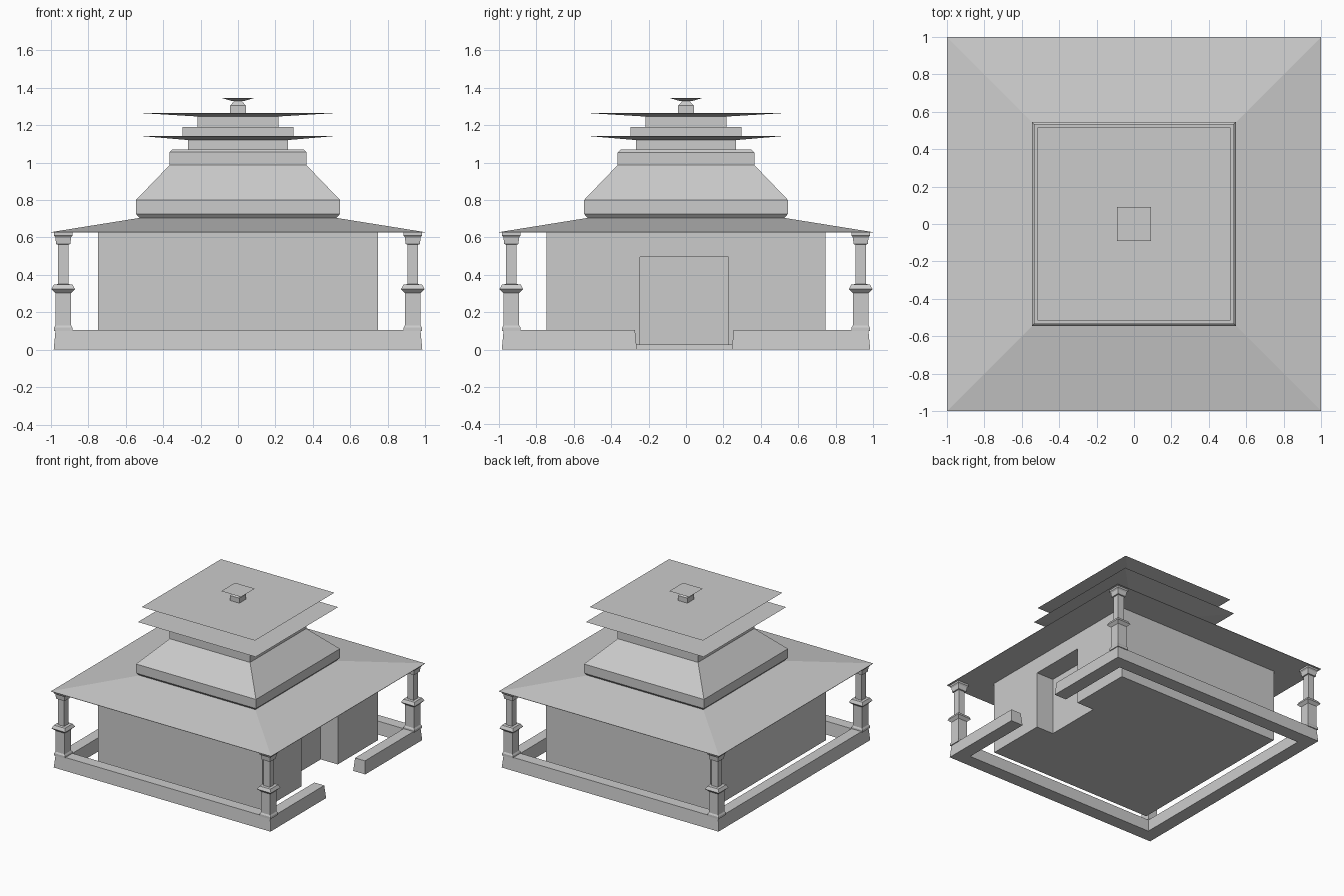
import bpy
import bmesh

old = bpy.data.objects.get("Cube")
if old:
    bpy.data.objects.remove(old, do_unlink=True)

stone = bpy.data.materials.new("pale_grey_stone")
stone.use_nodes = True
GREY = (0.6, 0.6, 0.6, 1.0)
stone.diffuse_color = GREY
stone.node_tree.nodes["Principled BSDF"].inputs["Base Color"].default_value = GREY


def loft(name, rings):
    """Solid through rectangles (x0, x1, y0, y1, z), listed from bottom to top."""
    bm = bmesh.new()
    loops = [[bm.verts.new(p) for p in
              ((x0, y0, z), (x1, y0, z), (x1, y1, z), (x0, y1, z))]
             for x0, x1, y0, y1, z in rings]
    bm.faces.new(loops[0][::-1])
    bm.faces.new(loops[-1])
    for low, high in zip(loops, loops[1:]):
        for i in range(4):
            j = (i + 1) % 4
            bm.faces.new((low[i], low[j], high[j], high[i]))
    mesh = bpy.data.meshes.new(name)
    bm.to_mesh(mesh)
    bm.free()
    mesh.materials.append(stone)
    obj = bpy.data.objects.new(name, mesh)
    bpy.context.collection.objects.link(obj)
    return obj


def stack(name, profile, cx=0.0, cy=0.0):
    """Square-plan solid from (half width, height) pairs."""
    return loft(name, [(cx - h, cx + h, cy - h, cy + h, z) for h, z in profile])


# Hall with a doorway recess on the +x side
hall = stack("hall_walls", [(0.747, 0.025), (0.747, 0.627)])
cutter = loft("doorway_cutter", [(0.592, 0.9, -0.245, 0.228, z) for z in (-0.1, 0.495)])
cutter.hide_render = True
cutter.hide_viewport = True
cut = hall.modifiers.new("doorway", "BOOLEAN")
cut.operation = "DIFFERENCE"
cut.solver = "EXACT"
cut.object = cutter

# Low boundary rails, tapering upward, with a gap before the doorway
OUT, INN, TAPER, TOP = 0.985, 0.875, 0.01, 0.105


def rail(name, x0, x1, y0, y1):
    t = TAPER
    loft(name, [(x0, x1, y0, y1, 0.0), (x0 + t, x1 - t, y0 + t, y1 - t, TOP)])


rail("front_rail", -OUT, OUT, -OUT, -INN)
rail("back_rail", -OUT, OUT, INN, OUT)
rail("right_rail", -OUT, -INN, -OUT, OUT)
rail("gate_rail_front", INN, OUT, -OUT, -0.263)
rail("gate_rail_back", INN, OUT, 0.245, OUT)

# Corner columns with base, middle moulding and capital
column = [(0.049, 0.1), (0.049, 0.118), (0.042, 0.13), (0.042, 0.302),
          (0.063, 0.323), (0.05, 0.348), (0.029, 0.35), (0.029, 0.562),
          (0.038, 0.564), (0.042, 0.6), (0.05, 0.61), (0.05, 0.627)]
for side, sx in (("left", 1), ("right", -1)):
    for end, sy in (("front", -1), ("back", 1)):
        stack(f"{end}_{side}_column", column, sx * 0.934, sy * 0.934)

# Broad main roof
stack("main_roof", [(1.0, 0.625), (1.0, 0.628), (0.52, 0.705)])

# Upper storey with sloping sides
stack("upper_storey", [(0.522, 0.7), (0.545, 0.725), (0.545, 0.8), (0.365, 0.987),
                       (0.365, 1.055), (0.35, 1.07)])

# Tiers: necks and thin flat plates that taper underneath
stack("lower_neck", [(0.267, 1.065), (0.267, 1.125)])
stack("lower_plate", [(0.267, 1.12), (0.535, 1.143)])
stack("middle_step", [(0.297, 1.14), (0.297, 1.19)])
stack("upper_neck", [(0.217, 1.19), (0.217, 1.25)])
stack("upper_plate", [(0.217, 1.246), (0.515, 1.264)])
stack("finial_post", [(0.042, 1.262), (0.042, 1.305), (0.02, 1.328), (0.02, 1.333)])
stack("finial_cap", [(0.03, 1.328), (0.09, 1.346)])
